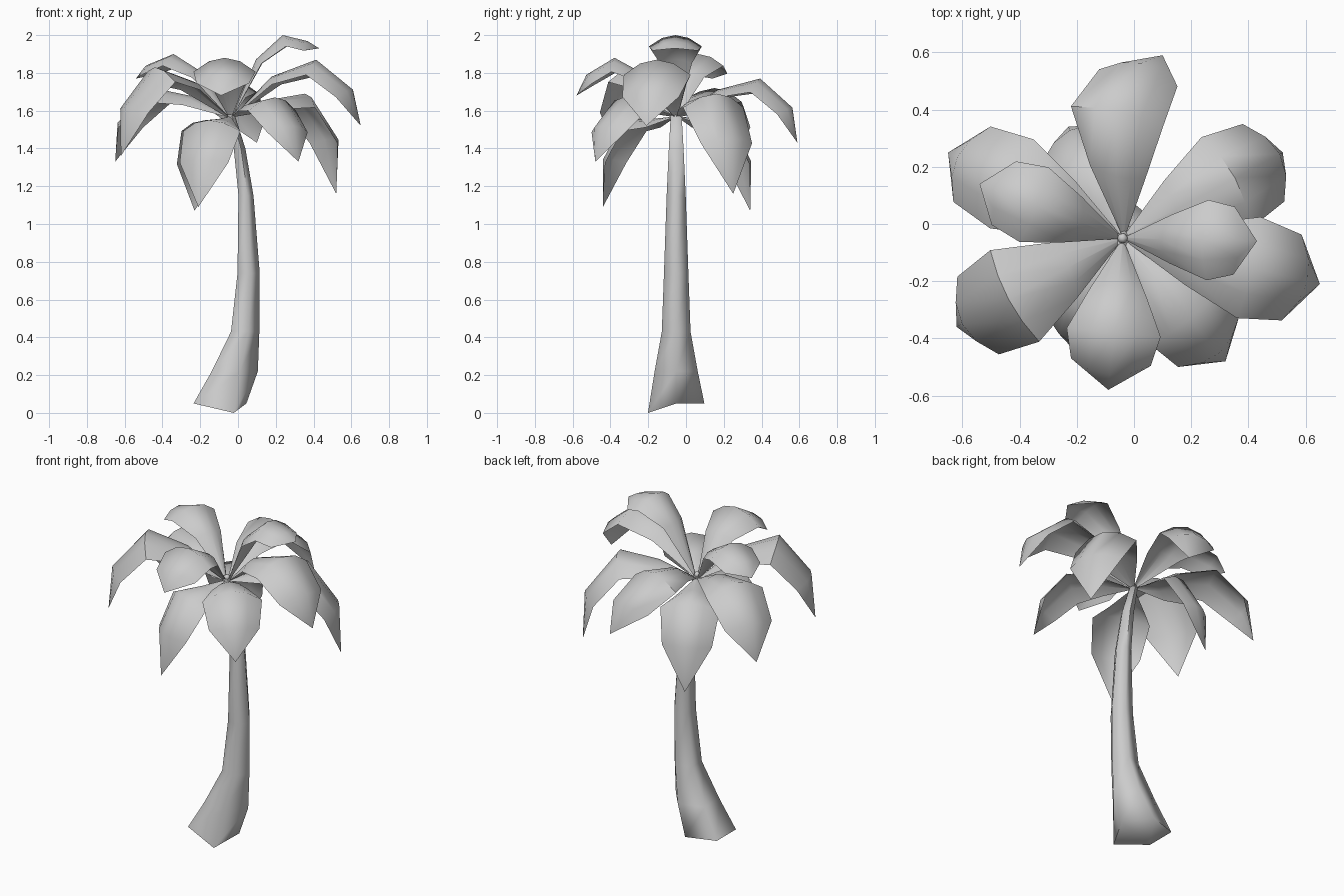
import bpy, bmesh, math
from mathutils import Vector

if "Cube" in bpy.data.objects:
    bpy.data.objects.remove(bpy.data.objects["Cube"], do_unlink=True)

grey = bpy.data.materials.new("plain_grey")
grey.use_nodes = True
colour = (0.6, 0.6, 0.6, 1)
grey.diffuse_color = colour
grey.node_tree.nodes["Principled BSDF"].inputs["Base Color"].default_value = colour

HUB = Vector((-0.04, -0.05, 1.57))
UP = Vector((0, 0, 1))


def finish(name, bm, angle):
    mesh = bpy.data.meshes.new(name)
    bm.to_mesh(mesh)
    bm.free()
    mesh.materials.append(grey)
    obj = bpy.data.objects.new(name, mesh)
    bpy.context.collection.objects.link(obj)
    bpy.ops.object.select_all(action='DESELECT')
    obj.select_set(True)
    bpy.context.view_layer.objects.active = obj
    bpy.ops.object.shade_smooth_by_angle(angle=math.radians(angle))
    return obj


def bridge(bm, a, b, closed=False):
    n = len(a)
    for i in range(n if closed else n - 1):
        j = (i + 1) % n
        bm.faces.new((a[i], a[j], b[j], b[i]))


def leaf(name, tip, crest, width=1.0, bow=0.0, arch=0.45):
    """Arched sheet from the hub over a crest to a pointed tip."""
    tip = Vector(tip)
    flat = Vector((tip.x - HUB.x, tip.y - HUB.y, 0))
    side = Vector((flat.y, -flat.x, 0)).normalized()
    drop = crest - tip.z
    rise = crest - HUB.z
    # fraction of reach, height, half width, sideways bow
    stations = [
        (0.02, HUB.z, 0.008, 0),
        (0.28 + 0.1 * drop, HUB.z + 0.7 * rise, 0.1, 0.6),
        (min(0.8, 0.57 + 0.25 * drop), crest, 0.165, 1),
        (min(1.0, 0.85 + 0.25 * drop), crest - 0.45 * drop, 0.14, 0.6),
    ]
    spine = [HUB.lerp(HUB + flat, f) + UP * (z - HUB.z) + side * bow * b
             for f, z, w, b in stations] + [tip]
    bm = bmesh.new()
    rows = []
    for i, (f, z, w, b) in enumerate(stations):
        along = (spine[i + 1] - spine[max(i - 1, 0)]).normalized()
        normal = side.cross(along).normalized()
        if normal.z < 0 and drop < 0.2:
            normal.negate()
        row = []
        for k in (-1, -0.5, 0, 0.5, 1):
            h = w * width
            row.append(bm.verts.new(spine[i] + side * k * h - normal * arch * h * k * k))
        rows.append(row)
    for a, b in zip(rows, rows[1:]):
        bridge(bm, a, b)
    end = bm.verts.new(tip)
    last = rows[-1]
    for i in range(4):
        bm.faces.new((last[i], last[i + 1], end))
    bmesh.ops.recalc_face_normals(bm, faces=bm.faces)
    if sum(face.normal.z for face in bm.faces) < 0:
        bmesh.ops.reverse_faces(bm, faces=bm.faces)
    finish(name, bm, 60)


# Crown leaves
leaf("leaf_back", (0.10, 0.59, 1.43), 1.77, 1.0, bow=-0.11)
leaf("leaf_left_top", (0.43, -0.06, 1.93), 2.0, 0.85)
leaf("leaf_back_left", (0.52, 0.25, 1.16), 1.69, 1.1)
leaf("leaf_front_left", (0.32, -0.48, 1.33), 1.67)
leaf("leaf_left", (0.65, -0.21, 1.52), 1.87, 1.1)
leaf("leaf_front", (-0.09, -0.58, 1.68), 1.88)
leaf("leaf_front_right", (-0.62, -0.36, 1.36), 1.83, 1.1)
leaf("leaf_back_right", (-0.65, 0.25, 1.33), 1.72, 1.05)
leaf("leaf_right_top", (-0.54, 0.14, 1.77), 1.9, 0.85)
leaf("leaf_front_low", (-0.21, -0.44, 1.09), 1.55)
leaf("leaf_back_low", (-0.23, 0.34, 1.07), 1.55)

# Curved five-sided trunk: centre x, height, half width, half depth
trunk_rings = [
    (-0.11, 0.05, 0.155, 0.157), (-0.03, 0.22, 0.135, 0.12),
    (0.03, 0.43, 0.083, 0.08), (0.05, 0.74, 0.065, 0.068),
    (0.038, 1.15, 0.044, 0.053), (0.005, 1.40, 0.034, 0.041),
    (-0.04, 1.58, 0.022, 0.03),
]
bm = bmesh.new()
rings = []
for cx, z, rx, ry in trunk_rings:
    angles = [math.tau * i / 5 for i in range(5)]
    rings.append([bm.verts.new((cx + rx * math.cos(a), -0.052 + ry * math.sin(a), z))
                  for a in angles])
for a, b in zip(rings, rings[1:]):
    bridge(bm, a, b, closed=True)
rings[0][4].co.z = 0
rings[0][4].co.x += 0.04
bm.faces.new(rings[0][::-1])
bm.faces.new(rings[-1])
bmesh.ops.recalc_face_normals(bm, faces=bm.faces)
finish("trunk", bm, 80)

# Small bud where the leaves meet
bm = bmesh.new()
bmesh.ops.create_icosphere(bm, subdivisions=1, radius=0.02)
bmesh.ops.translate(bm, verts=bm.verts, vec=HUB + UP * 0.015)
finish("crown_bud", bm, 60)
